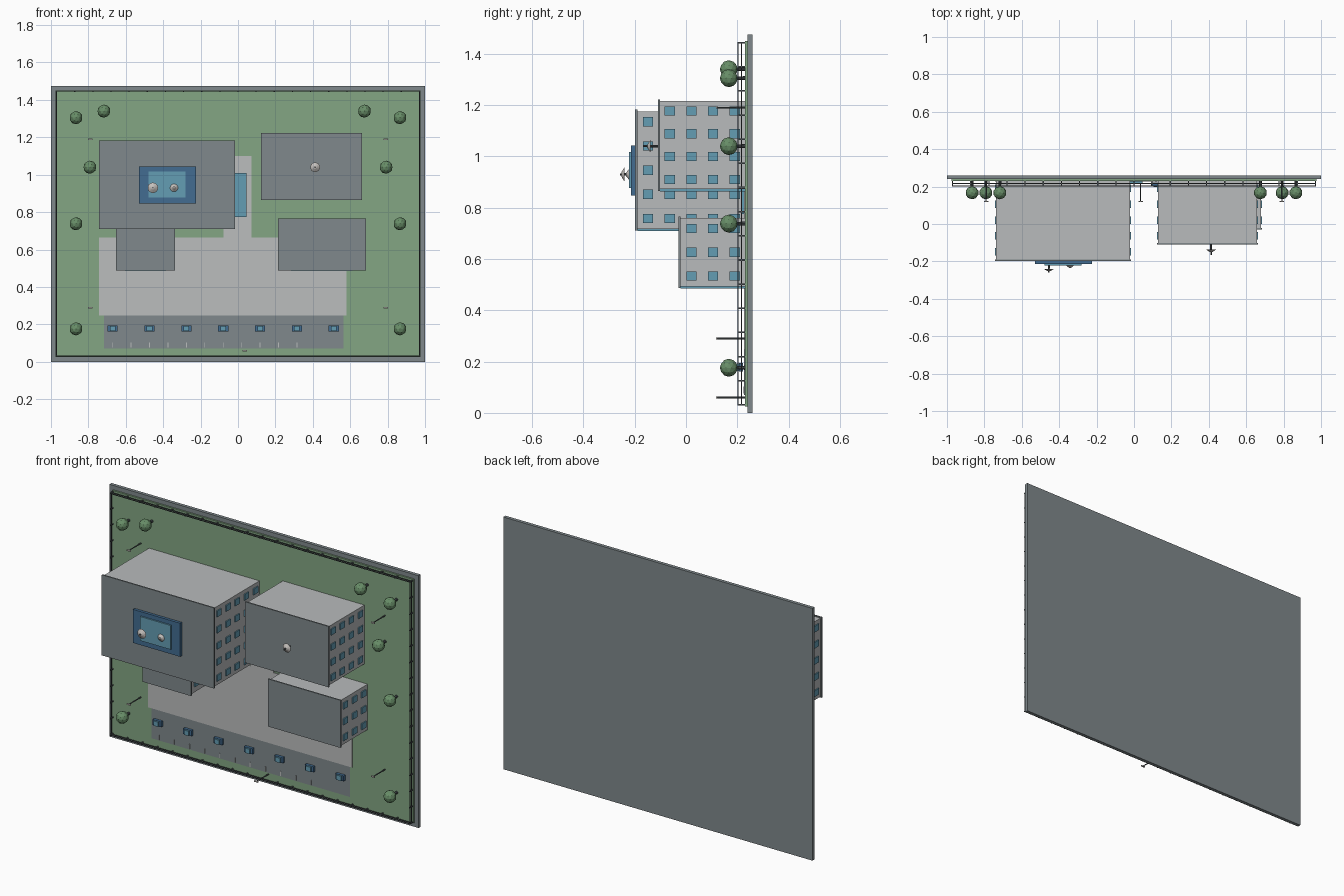
import bpy, bmesh, math
from mathutils import Matrix, Vector

if "Cube" in bpy.data.objects:
    bpy.data.objects.remove(bpy.data.objects["Cube"])


def material(name, r, g, b):
    lin = lambda c: ((c / 255 + 0.055) / 1.055) ** 2.4
    m = bpy.data.materials.new(name)
    m.diffuse_color = (lin(r), lin(g), lin(b), 1)
    m.use_nodes = True
    m.node_tree.nodes["Principled BSDF"].inputs["Base Color"].default_value = m.diffuse_color
    return m


SLATE = material("slate", 128, 137, 140)
GRASS = material("grass", 131, 166, 131)
PAVING = material("paving", 187, 189, 189)
WALL = material("wall", 184, 187, 188)
GLASS = material("glass", 100, 157, 180)
BLUE = material("deep blue", 66, 108, 145)
LEAF = material("leaf green", 104, 142, 104)
METAL = material("dark metal", 78, 84, 87)
PALE = material("pale metal", 196, 192, 188)


def finish(name, bm, mat):
    me = bpy.data.meshes.new(name)
    bm.to_mesh(me)
    bm.free()
    me.materials.append(mat)
    ob = bpy.data.objects.new(name, me)
    bpy.context.collection.objects.link(ob)
    return ob


def boxes(name, items, mat):
    """One mesh of boxes, each given as (x0, x1, y0, y1, z0, z1)."""
    bm = bmesh.new()
    for x0, x1, y0, y1, z0, z1 in items:
        m = Matrix.Translation(((x0 + x1) / 2, (y0 + y1) / 2, (z0 + z1) / 2))
        bmesh.ops.create_cube(bm, size=1, matrix=m @ Matrix.Diagonal((x1 - x0, y1 - y0, z1 - z0, 1)))
    return finish(name, bm, mat)


def cones(name, items, mat, sides=8):
    """Cones along y, each given as (x, z, back y, front y, back radius, front radius)."""
    bm = bmesh.new()
    turn = Matrix.Rotation(math.pi / 2, 4, 'X')
    for x, z, yb, yf, rb, rf in items:
        m = Matrix.Translation((x, (yb + yf) / 2, z)) @ turn
        bmesh.ops.create_cone(bm, cap_ends=True, segments=sides, radius1=rb, radius2=rf,
                              depth=yb - yf, matrix=m)
    return finish(name, bm, mat)


# Ground layers: slab, lawn, car park, paved plaza and path, pool
boxes("base_slab", [(-1, 1, 0.24, 0.26, 0, 1.475)], SLATE)
boxes("lawn", [(-0.975, 0.975, 0.23, 0.24, 0.025, 1.45)], GRASS)
boxes("car_park", [(-0.717, 0.565, 0.227, 0.231, 0.07, 0.246)], SLATE)
boxes("plaza", [(-0.742, 0.58, 0.226, 0.231, 0.246, 0.665)], PAVING)
boxes("path", [(-0.078, 0.072, 0.226, 0.231, 0.665, 1.1)], PAVING)
boxes("pool", [(-0.06, 0.045, 0.217, 0.231, 0.775, 1.01)], GLASS)


def building(name, x0, x1, z0, z1, top, floors, cols):
    e = 0.006
    boxes(name + "_walls", [(x0 + e, x1 - e, top + 0.008, 0.23, z0 + e, z1 - e)], WALL)
    boxes(name + "_roof", [(x0, x1, top, top + 0.008, z0, z1)], SLATE)
    # side windows
    wins = []
    for f in range(floors):
        y = 0.19 - 0.0845 * f
        for c in range(cols):
            z = z0 + (c + 0.5) * (z1 - z0) / cols
            for xa in (x0, x1 - e - 0.002):
                wins.append((xa, xa + e + 0.002, y - 0.02, y + 0.02, z - 0.018, z + 0.018))
    boxes(name + "_windows", wins, GLASS)
    # glazed entrance side
    inset = 0.15 * (x1 - x0)
    boxes(name + "_glazing", [(x0 + inset, x1 - inset, top + 0.008, 0.23, z0 - 0.002, z0 + 0.008)], GLASS)


building("main_block", -0.743, -0.016, 0.711, 1.182, -0.198, 5, 5)
building("upper_block", 0.123, 0.663, 0.866, 1.222, -0.11, 4, 4)
building("lower_block", 0.214, 0.684, 0.487, 0.765, -0.03, 3, 3)
building("entrance_block", -0.652, -0.337, 0.487, 0.715, 0.048, 2, 2)

# Rooftop plant and dishes
boxes("roof_plinth", [(-0.53, -0.225, -0.214, -0.198, 0.847, 1.043)], BLUE)
boxes("roof_skylight", [(-0.478, -0.28, -0.222, -0.214, 0.877, 1.018)], GLASS)
dishes = [(-0.455, 0.93, -0.222, 0.028, 0.036), (-0.342, 0.93, -0.212, 0.021, 0.02),
          (0.412, 1.04, -0.11, 0.026, 0.055)]
cones("dish_masts", [(x, z, y, y - h, 0.005, 0.004) for x, z, y, r, h in dishes], METAL)
cones("dishes", [(x, z, y - h * 0.5, y - h * 0.5 - 0.012, r, r * 0.3) for x, z, y, r, h in dishes], PALE, 14)

# Trees
trees = [(-0.717, 1.34), (0.676, 1.34)]
for s in (-1, 1):
    trees += [(s * 0.866, 1.305), (s * 0.792, 1.04), (s * 0.866, 0.738), (s * 0.866, 0.176)]
cones("tree_trunks", [(x, z, 0.232, 0.18, 0.008, 0.006) for x, z in trees], METAL)
bm = bmesh.new()
for x, z in trees:
    bmesh.ops.create_icosphere(bm, subdivisions=2, radius=0.035, matrix=Matrix.Translation((x, 0.167, z)))
finish("tree_crowns", bm, LEAF)

# Cars and parking lines
cars = [-0.67 + 0.197 * i for i in range(7)]
boxes("car_bodies", [(x - 0.027, x + 0.027, 0.207, 0.223, 0.162, 0.194) for x in cars], BLUE)
boxes("car_cabins", [(x - 0.015, x + 0.015, 0.197, 0.207, 0.164, 0.192) for x in cars], GLASS)
boxes("parking_lines", [(x - 0.002, x + 0.002, 0.224, 0.228, 0.075, 0.102)
                        for x in [-0.67 + 0.0985 * i for i in range(11)]], PAVING)

# Lamp posts
lamps = [(x, z) for x in (-0.79, 0.79) for z in (0.29, 1.19)] + [(0.035, 0.06)]
cones("lamp_posts", [(x, z, 0.232, 0.12, 0.004, 0.003) for x, z in lamps], METAL, 6)
boxes("lamp_heads", [(x - 0.012, x + 0.012, 0.117, 0.122, z - 0.004, z + 0.004) for x, z in lamps], PALE)

# Perimeter fence: posts and two rails
X, Z0, Z1, t = 0.97, 0.031, 1.444, 0.003
spots = [(-X + 2 * X * i / 20, z) for i in range(21) for z in (Z0, Z1)]
spots += [(x, Z0 + (Z1 - Z0) * i / 15) for i in range(1, 15) for x in (-X, X)]
boxes("fence_posts", [(x - t, x + t, 0.2, 0.232, z - t, z + t) for x, z in spots], METAL)
rails = []
for y in (0.203, 0.216):
    rails += [(-X, X, y - 0.002, y + 0.002, z - 0.002, z + 0.002) for z in (Z0, Z1)]
    rails += [(x - 0.002, x + 0.002, y - 0.002, y + 0.002, Z0, Z1) for x in (-X, X)]
boxes("fence_rails", rails, METAL)
